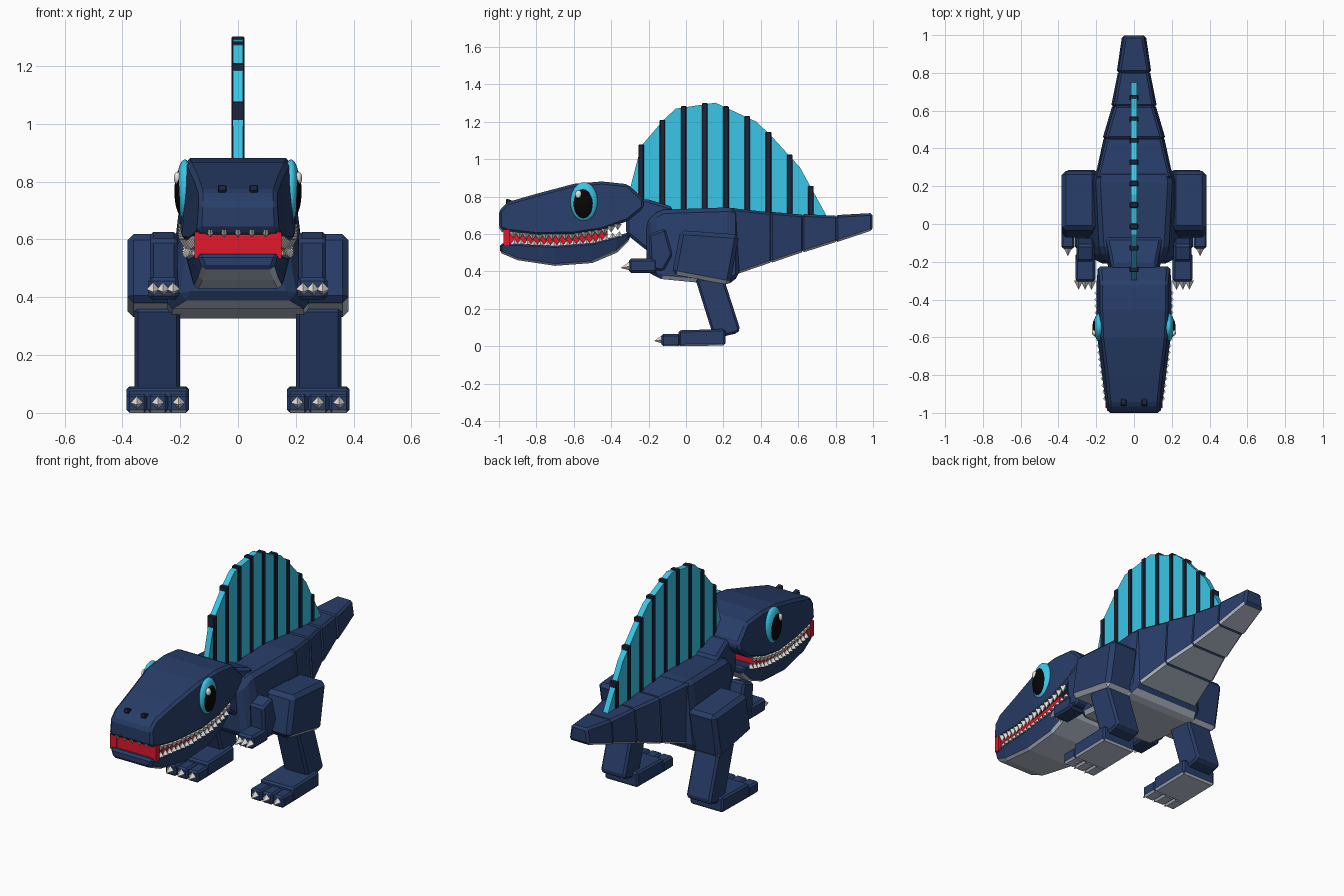
import bpy, bmesh, math
from mathutils import Matrix, Vector

cube = bpy.data.objects.get("Cube")
if cube:
    bpy.data.objects.remove(cube, do_unlink=True)


def make_mat(name, r, g, b):
    m = bpy.data.materials.new(name)
    m.use_nodes = True
    m.diffuse_color = (r, g, b, 1)
    m.node_tree.nodes["Principled BSDF"].inputs["Base Color"].default_value = (r, g, b, 1)
    return m


NAVY = make_mat("navy skin", 0.021, 0.047, 0.14)
BELLY = make_mat("grey belly", 0.52, 0.58, 0.69)
CYAN = make_mat("cyan sail", 0.045, 0.6, 0.85)
RIB = make_mat("dark rib", 0.011, 0.018, 0.042)
RED = make_mat("red mouth", 0.75, 0.01, 0.025)
BONE = make_mat("bone", 0.82, 0.8, 0.76)
BLACK = make_mat("black pupil", 0.002, 0.002, 0.002)
SIDES = (("left", 1), ("right", -1))


def finish(name, bm, mat, bevel=0.0, under=False):
    """Chamfer sharp edges, colour downward faces if wanted, make the object."""
    bmesh.ops.recalc_face_normals(bm, faces=bm.faces)
    if bevel:
        sharp = [e for e in bm.edges if e.calc_face_angle(0) > 0.5]
        bmesh.ops.bevel(bm, geom=sharp, offset=bevel, segments=1, affect='EDGES',
                        profile=0.5, clamp_overlap=True)
    bm.normal_update()
    if under:
        for f in bm.faces:
            f.material_index = 1 if f.normal.z < -0.6 else 0
    me = bpy.data.meshes.new(name)
    bm.to_mesh(me)
    bm.free()
    me.materials.append(mat)
    if under:
        me.materials.append(BELLY)
    ob = bpy.data.objects.new(name, me)
    bpy.context.scene.collection.objects.link(ob)
    return ob


def loft(name, sections, mat, bevel=0.015, under=False):
    """Sections along y: (y, bottom, top, half width low, half width high)."""
    bm = bmesh.new()
    rings = [[bm.verts.new(p) for p in ((-a, y, lo), (a, y, lo), (b, y, hi), (-b, y, hi))]
             for y, lo, hi, a, b in sections]
    for r, s in zip(rings, rings[1:]):
        for i in range(4):
            j = (i + 1) % 4
            bm.faces.new((r[i], r[j], s[j], s[i]))
    bm.faces.new(rings[0])
    bm.faces.new(rings[-1])
    return finish(name, bm, mat, bevel, under)


def slab(name, profile, x0, x1, mat, bevel=0.012, under=False):
    """Side profile (y, z) extruded from x0 to x1."""
    bm = bmesh.new()
    f = bm.faces.new([bm.verts.new((x0, y, z)) for y, z in profile])
    new = bmesh.ops.extrude_face_region(bm, geom=[f])["geom"]
    bmesh.ops.translate(bm, vec=(x1 - x0, 0, 0),
                        verts=[v for v in new if isinstance(v, bmesh.types.BMVert)])
    return finish(name, bm, mat, bevel, under)


def rect(y0, y1, z0, z1):
    return ((y0, z0), (y1, z0), (y1, z1), (y0, z1))


def spikes(name, items):
    """Small four-sided cones: (base point, direction, radius, length)."""
    bm = bmesh.new()
    for base, direction, r, length in items:
        d = Vector(direction).normalized()
        m = (Matrix.Translation(Vector(base) + d * length / 2)
             @ d.to_track_quat('Z', 'Y').to_matrix().to_4x4())
        bmesh.ops.create_cone(bm, cap_ends=True, segments=4, radius1=r,
                              radius2=0, depth=length, matrix=m)
    return finish(name, bm, BONE)


def ellipsoid(name, centre, radii, mat):
    bm = bmesh.new()
    bmesh.ops.create_uvsphere(bm, u_segments=24, v_segments=16, radius=1,
                              matrix=Matrix.Translation(centre) @ Matrix.Diagonal((*radii, 1)))
    ob = finish(name, bm, mat)
    for p in ob.data.polygons:
        p.use_smooth = True


def sample(rows, y):
    """Linear interpolation in rows whose first column is y."""
    for a, b in zip(rows, rows[1:]):
        if a[0] <= y <= b[0]:
            t = (y - a[0]) / (b[0] - a[0])
            return [p + (q - p) * t for p, q in zip(a, b)]
    return rows[-1]


# Head and jaw
head = [(-1, .63, .725, .14, .135), (-.955, .612, .77, .15, .135), (-.8, .594, .815, .17, .15),
        (-.6, .597, .868, .195, .175), (-.45, .62, .881, .2, .18), (-.31, .67, .866, .2, .18),
        (-.225, .74, .785, .195, .185)]
jaw = [(-.995, .5, .55, .12, .14), (-.9, .46, .55, .135, .155), (-.7, .43, .54, .15, .175),
       (-.5, .445, .555, .155, .185), (-.37, .5, .59, .155, .185), (-.3, .57, .61, .15, .18)]
loft("upper_head", head, NAVY, .014)
loft("lower_jaw", jaw, NAVY, .012, under=True)
loft("mouth_lining", [(-.97, .535, .635, .13, .13), (-.7, .52, .61, .15, .15),
                      (-.42, .55, .64, .165, .165)], RED, 0)

# Teeth follow the lips, with a bare red corner at the front
teeth = []
for i in range(17):
    y = -.925 + i * .035
    h, j = sample(head, y), sample(jaw, y)
    for _, s in SIDES:
        teeth.append(((s * (h[3] - .012), y, h[1] + .004), (0, 0, -1), .022, .034))
        teeth.append(((s * (j[4] - .012), y + .008, j[2] - .004), (0, 0, 1), .021, .028))
for i in range(-2, 3):
    teeth.append(((i * .048, -.982, .634), (0, 0, -1), .02, .026))
spikes("teeth", teeth)
for side, s in SIDES:
    slab(side + "_mouth_corner", rect(-.975, -.945, .535, .625), s * .11, s * .15, RED, 0)

# Eyes and nostrils
for side, s in SIDES:
    ellipsoid(side + "_eye", (s * .184, -.545, .772), (.03, .073, .105), CYAN)
    ellipsoid(side + "_pupil", (s * .194, -.548, .766), (.026, .057, .085), BLACK)
    ellipsoid(side + "_eye_glint", (s * .209, -.575, .812), (.013, .017, .022), BONE)
    slab(side + "_nostril", ((-.965, .765), (-.92, .75), (-.92, .775), (-.96, .79)),
         s * .04, s * .07, RIB, .004)

# Neck, torso and tail
loft("neck", [(-.32, .6, .74, .11, .1), (-.22, .52, .79, .14, .12), (-.07, .42, .745, .18, .15)],
     NAVY, .015)
loft("torso", [(-.21, .4, .67, .19, .15), (-.14, .36, .73, .25, .18), (.22, .325, .742, .25, .2),
               (.285, .375, .735, .22, .19)], NAVY, .022, under=True)
tail = [(.25, .38, .735, .2, .19), (.46, .45, .715, .16, .145), (.63, .505, .703, .115, .1),
        (.81, .56, .697, .085, .075), (.998, .62, .712, .065, .05)]
for i, (a, b) in enumerate(zip(tail, tail[1:])):
    y, lo, hi, w, v = a
    a = (y - .01, lo - .006, hi + .004, w + .008, v + .008)
    loft(f"tail_segment_{i + 1}", [a, b], NAVY, .012, under=True)

# Sail with ribs
crest = [(-.3, .84), (-.24, 1.07), (-.12, 1.21), (-.055, 1.27), (.157, 1.302),
         (.377, 1.2), (.46, 1.12), (.61, .955), (.75, .7)]
slab("sail", [(-.27, .71)] + crest + [(.6, .67), (.25, .7)], -.017, .017, CYAN, 0)
for i in range(9):
    y = -.24 + i * .1135
    slab(f"sail_rib_{i + 1}", rect(y - .015, y + .015, .69, sample(crest, y)[1] + .008),
         -.023, .023, RIB, .004)

# Arms and legs
for side, s in SIDES:
    slab(side + "_upper_arm", ((-.2, .6), (-.11, .63), (-.07, .49), (-.12, .4), (-.19, .41)),
         s * .21, s * .305, NAVY)
    slab(side + "_forearm", rect(-.305, -.155, .392, .468), s * .205, s * .31, NAVY)
    spikes(side + "_hand_claws", [((s * (.225 + k * .034), -.3, .428), (0, -1, -.2), .024, .05)
                                  for k in range(3)])
    slab(side + "_thigh", ((-.03, .62), (.285, .597), (.235, .327), (-.075, .385)),
         s * .2, s * .383, NAVY, .022, under=True)
    slab(side + "_shin", ((.05, .36), (.2, .37), (.29, .09), (.275, .07), (.15, .04)),
         s * .2, s * .358, NAVY)
    slab(side + "_foot", ((-.04, 0), (.21, .004), (.21, .092), (-.04, .085)),
         s * .17, s * .385, NAVY, .01, under=True)
    claws = []
    for k in range(3):
        x = .17 + k * .0725
        slab(f"{side}_toe_{k + 1}", rect(-.13, -.03, 0, .066), s * x, s * (x + .07),
             NAVY, .01, under=True)
        claws.append(((s * (x + .035), -.125, .035), (0, -1, -.15), .024, .045))
    spikes(side + "_foot_claws", claws)
